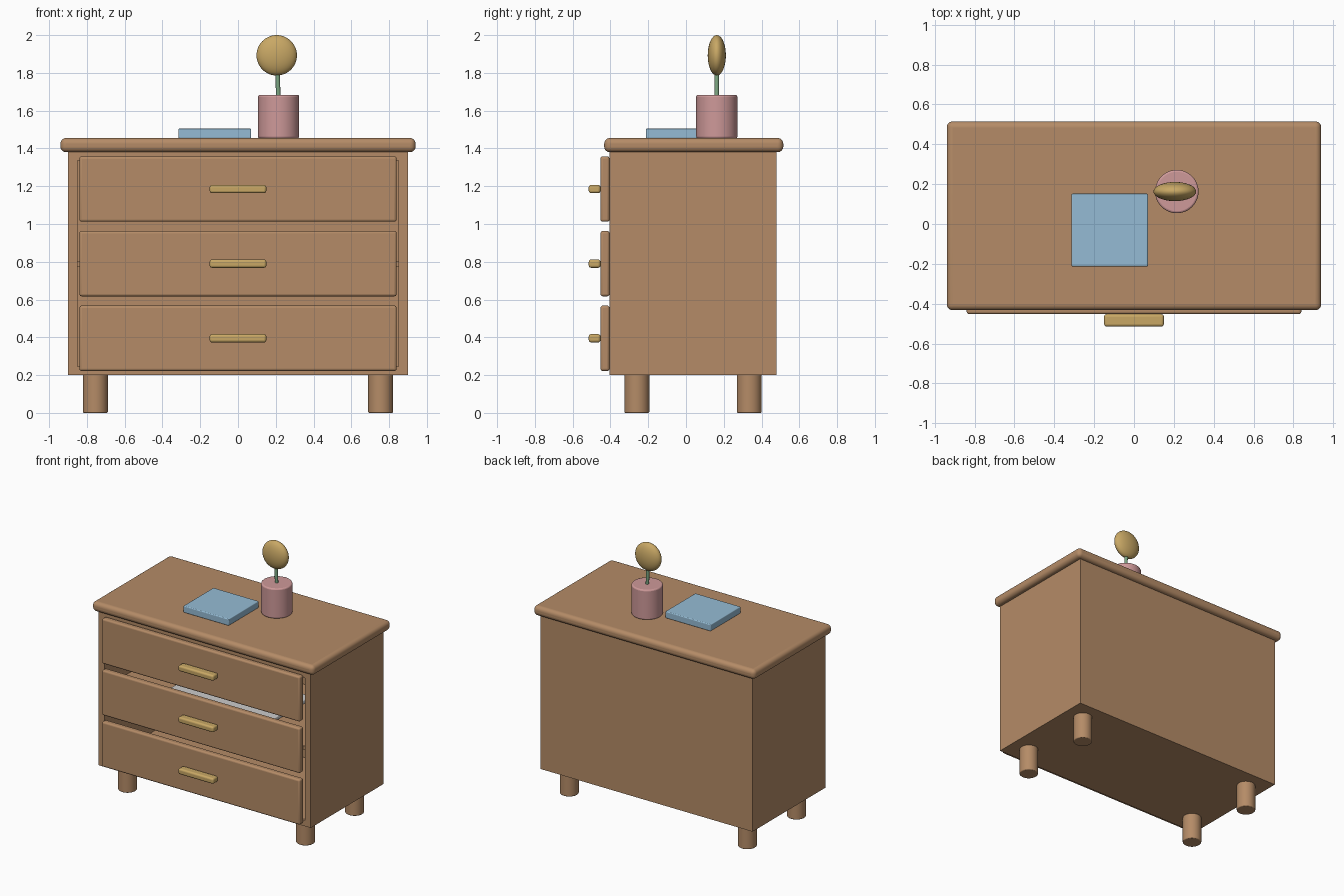
import bpy
import math
from mathutils import Vector

if "Cube" in bpy.data.objects:
    bpy.data.objects.remove(bpy.data.objects["Cube"])


def material(name, rgb):
    m = bpy.data.materials.new(name)
    m.diffuse_color = (*rgb, 1)
    m.use_nodes = True
    m.node_tree.nodes["Principled BSDF"].inputs["Base Color"].default_value = m.diffuse_color
    return m


WOOD = material("wood", (0.46, 0.26, 0.135))
BRASS = material("brass", (0.58, 0.39, 0.13))
BLUE = material("blue_cover", (0.30, 0.50, 0.66))
PINK = material("pink_glaze", (0.62, 0.32, 0.32))
GREEN = material("stem_green", (0.20, 0.38, 0.22))
LINEN = material("linen", (0.68, 0.70, 0.70))


def finish(name, mat, bevel=0, segments=4):
    ob = bpy.context.object
    ob.name = name
    ob.data.materials.append(mat)
    if bevel:
        mod = ob.modifiers.new("rounded_edges", 'BEVEL')
        mod.width = bevel
        mod.segments = segments
        mod.limit_method = 'ANGLE'
        mod.angle_limit = math.radians(40)
    bpy.ops.object.shade_smooth_by_angle(angle=math.radians(35))
    return ob


def box(name, x, y, z, mat, bevel=0, segments=4):
    """Box from (min, max) ranges."""
    bpy.ops.mesh.primitive_cube_add(size=1, location=[(a + b) / 2 for a, b in (x, y, z)])
    bpy.context.object.scale = [b - a for a, b in (x, y, z)]
    bpy.ops.object.transform_apply(location=False, rotation=False, scale=True)
    return finish(name, mat, bevel, segments)


def rod(name, p, q, r, mat, bevel=0):
    p, q = Vector(p), Vector(q)
    bpy.ops.mesh.primitive_cylinder_add(vertices=48, radius=r, depth=(q - p).length,
                                        location=(p + q) / 2)
    bpy.context.object.rotation_euler = (q - p).to_track_quat('Z', 'Y').to_euler()
    return finish(name, mat, bevel, 3)


# Carcass: open-fronted cabinet with a middle shelf
Y = (-0.405, 0.48)
for side, label in ((-1, "left"), (1, "right")):
    box(f"{label}_side_panel", sorted((side * 0.85, side * 0.9)), Y, (0.2, 1.38), WOOD)
box("bottom_panel", (-0.85, 0.85), Y, (0.2, 0.245), WOOD)
box("upper_panel", (-0.85, 0.85), Y, (1.335, 1.38), WOOD)
box("back_panel", (-0.85, 0.85), (0.44, 0.48), (0.245, 1.335), WOOD)
box("middle_shelf", (-0.85, 0.85), (-0.39, 0.44), (0.775, 0.805), WOOD)
box("folded_linen", (-0.44, 0.44), (-0.26, 0.26), (0.805, 0.835), LINEN, 0.008)

# Worktop
box("top_slab", (-0.94, 0.94), (-0.433, 0.515), (1.38, 1.455), WOOD, 0.03, 6)

# Drawer fronts and handles
for i in range(3):
    z = 0.395 + 0.395 * i
    box(f"drawer_front_{i + 1}", (-0.84, 0.84), (-0.453, -0.405),
        (z - 0.173, z + 0.173), WOOD, 0.013)
    box(f"drawer_handle_{i + 1}", (-0.15, 0.15), (-0.515, -0.453),
        (z - 0.022, z + 0.022), BRASS, 0.013)

# Legs
for x in (-0.755, 0.755):
    for y, label in ((-0.26, "front"), (0.335, "back")):
        rod(f"{label}_leg", (x, y, 0), (x, y, 0.205), 0.066, WOOD, 0.006)

# Book, vase and flower on top
box("book", (-0.315, 0.07), (-0.213, 0.152), (1.453, 1.505), BLUE, 0.006)
rod("vase", (0.215, 0.163, 1.453), (0.215, 0.163, 1.683), 0.109, PINK, 0.01)
rod("flower_stem", (0.216, 0.163, 1.60), (0.207, 0.163, 1.86), 0.012, GREEN)
bpy.ops.mesh.primitive_uv_sphere_add(segments=48, ring_count=24, radius=1,
                                     location=(0.205, 0.163, 1.893))
bpy.context.object.scale = (0.107, 0.048, 0.107)
bpy.ops.object.transform_apply(location=False, rotation=False, scale=True)
finish("flower_head", BRASS)
